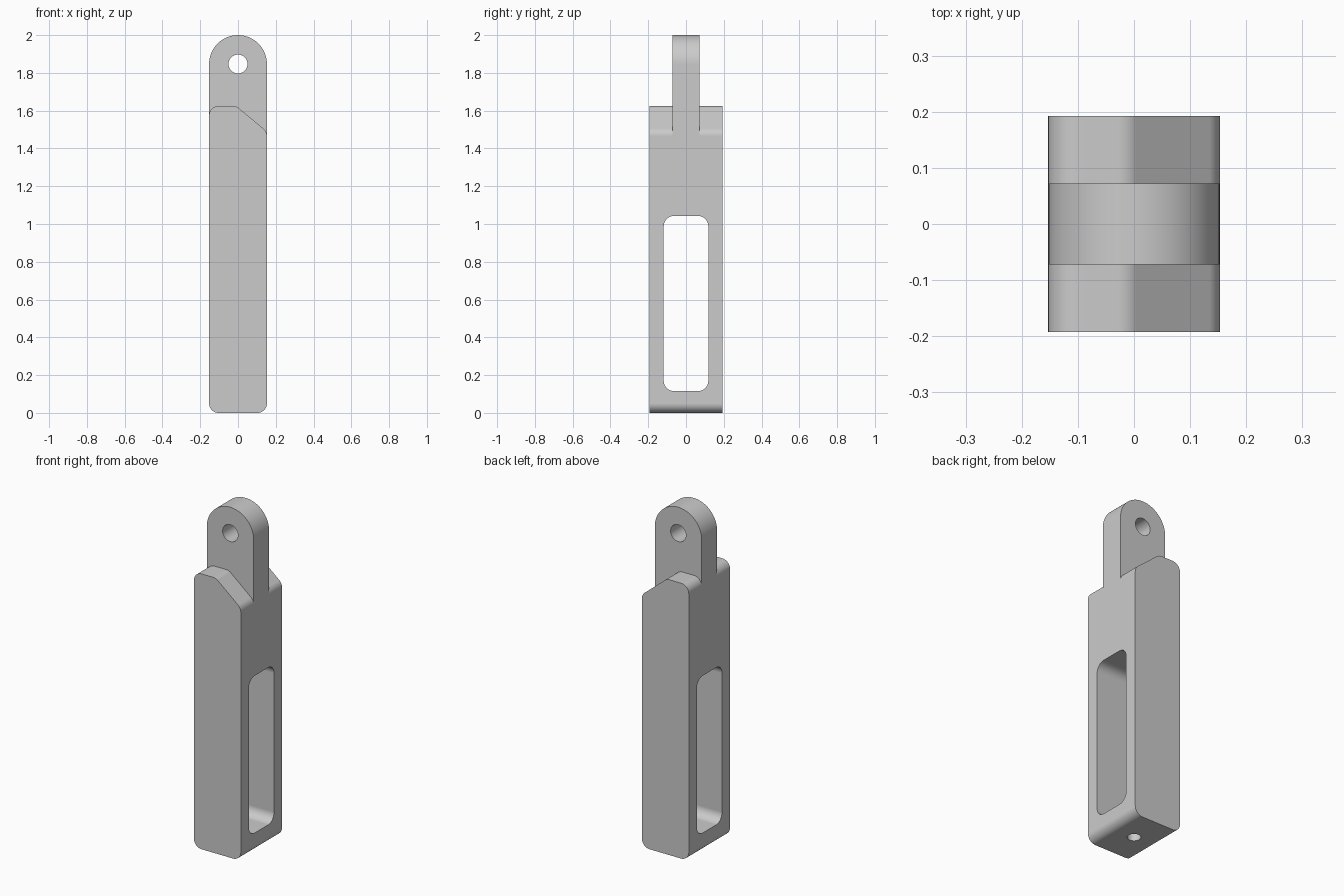
import bpy
import bmesh
import math
from mathutils import Vector, Matrix

W, D, T = 0.153, 0.1925, 0.072      # half width, half depth, half tongue thickness
EYE_Z = 1.847

cube = bpy.data.objects.get("Cube")
if cube:
    bpy.data.objects.remove(cube, do_unlink=True)

steel = bpy.data.materials.new("plain grey")
steel.use_nodes = True
grey = (0.6, 0.6, 0.6, 1)
steel.diffuse_color = grey
steel.node_tree.nodes["Principled BSDF"].inputs["Base Color"].default_value = grey


def rounded(corners, steps=10):
    """Outline from (x, y, radius) corners, each replaced by a tangent arc."""
    out = []
    for i, (x, y, r) in enumerate(corners):
        p = Vector((x, y))
        if r == 0:
            out.append(p)
            continue
        a = (Vector(corners[i - 1][:2]) - p).normalized()
        b = (Vector(corners[(i + 1) % len(corners)][:2]) - p).normalized()
        half = a.angle(b) / 2
        centre = p + (a + b).normalized() * (r / math.sin(half))
        start = p + a * (r / math.tan(half)) - centre
        end = p + b * (r / math.tan(half)) - centre
        sweep = start.angle_signed(end)
        for k in range(steps + 1):
            out.append(centre + Matrix.Rotation(-sweep * k / steps, 2) @ start)
    return out


def circle(cx, cy, r, n=48):
    return [Vector((cx + r * math.cos(math.tau * k / n),
                    cy + r * math.sin(math.tau * k / n))) for k in range(n)]


def prism(name, outline, axis, lo, hi):
    """Extrude a 2D outline along the given axis from lo to hi."""
    place = {"X": lambda p: (lo, p.x, p.y),
             "Y": lambda p: (p.x, lo, p.y),
             "Z": lambda p: (p.x, p.y, lo)}[axis]
    step = Vector([(hi - lo) * (axis == c) for c in "XYZ"])
    bm = bmesh.new()
    face = bm.faces.new([bm.verts.new(place(p)) for p in outline])
    ext = bmesh.ops.extrude_face_region(bm, geom=[face])
    bmesh.ops.translate(bm, vec=step,
                        verts=[v for v in ext["geom"] if isinstance(v, bmesh.types.BMVert)])
    bmesh.ops.recalc_face_normals(bm, faces=bm.faces)
    mesh = bpy.data.meshes.new(name)
    bm.to_mesh(mesh)
    bm.free()
    mesh.materials.append(steel)
    obj = bpy.data.objects.new(name, mesh)
    bpy.context.collection.objects.link(obj)
    return obj


# Full-depth bar with rounded foot and semicircular head
head = [Vector((W * math.cos(math.pi * k / 40), EYE_Z + W * math.sin(math.pi * k / 40)))
        for k in range(41)]
foot = rounded([(-W, EYE_Z, 0), (-W, 0, 0.05), (W, 0, 0.05), (W, EYE_Z, 0)])[1:-1]
bar = prism("bar_with_tongue", head + foot, "Y", -D, D)

# Shoulders: everything above the sloped top is removed beside the tongue
top = rounded([(-W, 1.4, 0), (-W, 1.625, 0.05), (-0.01, 1.625, 0.05),
               (W, 1.49, 0.05), (W, 1.4, 0)])[1:-1]
above = ([Vector((-0.3, top[0].y))] + top + [Vector((0.3, top[-1].y)),
         Vector((0.3, 2.2)), Vector((-0.3, 2.2))])
window = rounded([(-0.118, 0.115, 0.055), (0.118, 0.115, 0.055),
                  (0.118, 1.043, 0.055), (-0.118, 1.043, 0.055)])

cutters = [
    prism("front_shoulder_cutter", above, "Y", -0.4, -T),
    prism("back_shoulder_cutter", above, "Y", T, 0.4),
    prism("window_cutter", window, "X", -0.4, 0.4),
    prism("eye_hole_cutter", circle(0, EYE_Z, 0.05), "Y", -0.4, 0.4),
    prism("foot_hole_cutter", circle(0, 0, 0.036), "Z", -0.1, 0.3),
]

bpy.ops.object.select_all(action="DESELECT")
bpy.context.view_layer.objects.active = bar
bar.select_set(True)
for c in cutters:
    c.hide_render = True
    mod = bar.modifiers.new(c.name, "BOOLEAN")
    mod.operation = "DIFFERENCE"
    mod.solver = "EXACT"
    mod.object = c
    bpy.ops.object.modifier_apply(modifier=mod.name)
for c in cutters:
    bpy.data.objects.remove(c, do_unlink=True)

# Smooth curves, crisp edges, flat large faces
bpy.ops.object.shade_smooth_by_angle(angle=math.radians(30))
weighted = bar.modifiers.new("flat_face_normals", "WEIGHTED_NORMAL")
weighted.keep_sharp = True
